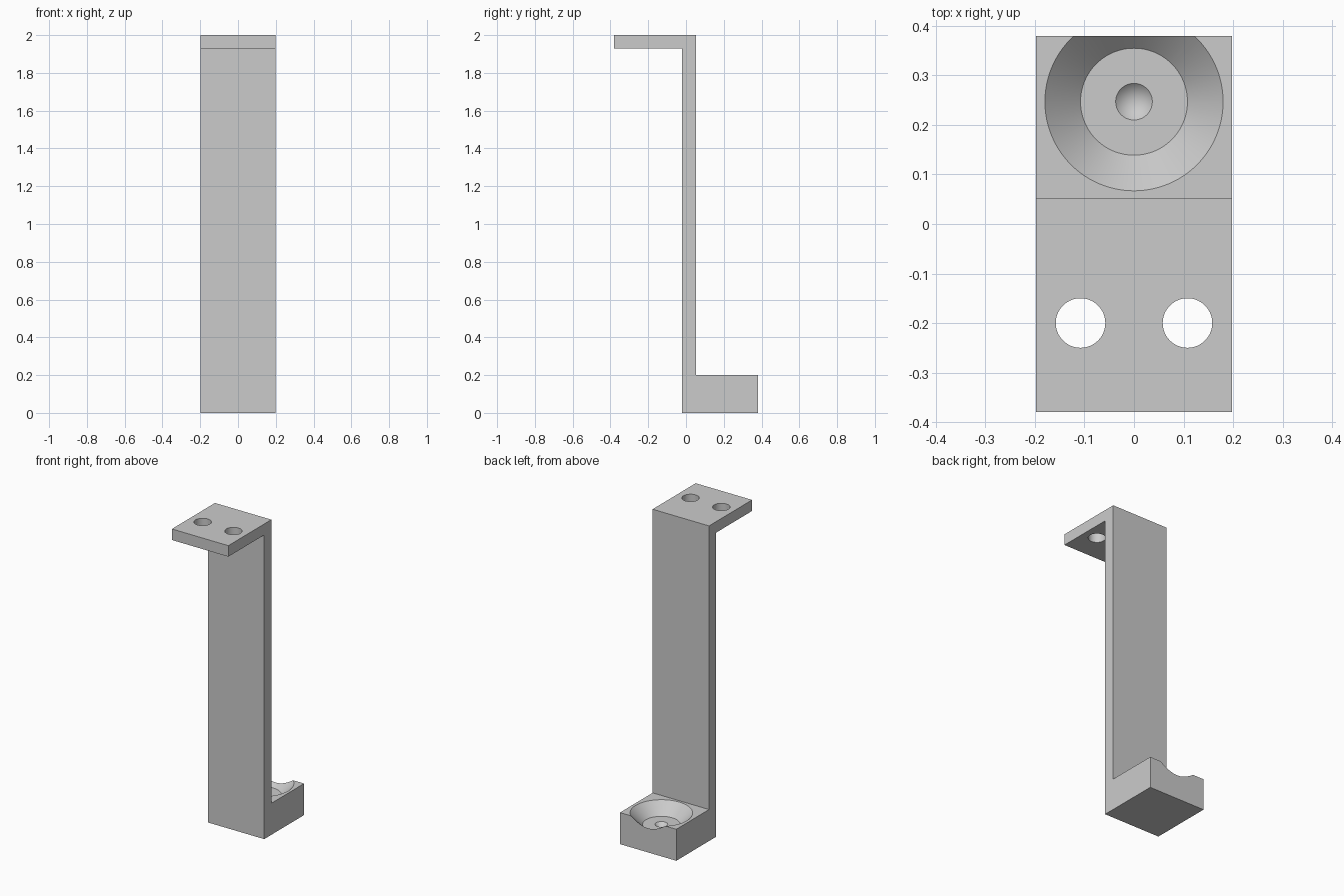
import bpy, bmesh, math

cube = bpy.data.objects.get("Cube")
if cube:
    bpy.data.objects.remove(cube, do_unlink=True)

HALF_WIDTH = 0.198
HALF_DEPTH = 0.38
WALL_FRONT, WALL_BACK = -0.02, 0.052
HEIGHT, PLATE_UNDERSIDE, FOOT_TOP = 2.0, 1.93, 0.2

grey = bpy.data.materials.new("plain_grey")
grey.use_nodes = True
colour = (0.6, 0.6, 0.6, 1)
grey.diffuse_color = colour
grey.node_tree.nodes["Principled BSDF"].inputs["Base Color"].default_value = colour


def make_object(name, bm):
    bmesh.ops.recalc_face_normals(bm, faces=bm.faces)
    mesh = bpy.data.meshes.new(name)
    bm.to_mesh(mesh)
    bm.free()
    mesh.materials.append(grey)
    obj = bpy.data.objects.new(name, mesh)
    bpy.context.collection.objects.link(obj)
    return obj


def extruded(name, profile):
    """Extrude a side profile of (y, z) points across the full width."""
    bm = bmesh.new()
    face = bm.faces.new([bm.verts.new((-HALF_WIDTH, y, z)) for y, z in profile])
    new = bmesh.ops.extrude_face_region(bm, geom=[face])["geom"]
    verts = [v for v in new if isinstance(v, bmesh.types.BMVert)]
    bmesh.ops.translate(bm, verts=verts, vec=(2 * HALF_WIDTH, 0, 0))
    return make_object(name, bm)


def lathed(name, profile, x, y):
    """Spin a profile of (radius, z) points about a vertical axis."""
    bm = bmesh.new()
    verts = [bm.verts.new((x + r, y, z)) for r, z in profile]
    edges = [bm.edges.new(pair) for pair in zip(verts, verts[1:])]
    bmesh.ops.spin(bm, geom=verts + edges, cent=(x, y, 0), axis=(0, 0, 1),
                   angle=math.tau, steps=96)
    bmesh.ops.remove_doubles(bm, verts=bm.verts, dist=0.0001)
    obj = make_object(name, bm)
    obj.hide_render = True
    return obj


# Bracket: upright wall, forward mounting plate and rear foot in one profile
bracket = extruded("bracket", [
    (WALL_FRONT, 0), (HALF_DEPTH, 0), (HALF_DEPTH, FOOT_TOP),
    (WALL_BACK, FOOT_TOP), (WALL_BACK, HEIGHT), (-HALF_DEPTH, HEIGHT),
    (-HALF_DEPTH, PLATE_UNDERSIDE), (WALL_FRONT, PLATE_UNDERSIDE)])

# Conical seat in the foot, with a small pointed pit in its floor
seat_floor = FOOT_TOP - 0.072
cutters = [lathed("seat_cutter", [
    (0, seat_floor - 0.037), (0.037, seat_floor), (0.108, seat_floor),
    (0.18, FOOT_TOP), (0.185, FOOT_TOP + 0.005), (0, FOOT_TOP + 0.005)],
    0, 0.247)]

# Pair of screw holes through the mounting plate
for side in (-1, 1):
    cutters.append(lathed("screw_hole_cutter", [
        (0, PLATE_UNDERSIDE - 0.05), (0.05, PLATE_UNDERSIDE - 0.05),
        (0.05, HEIGHT + 0.05), (0, HEIGHT + 0.05)], side * 0.108, -0.2))

# Cut the bracket, then discard the cutters
bpy.ops.object.select_all(action='DESELECT')
bpy.context.view_layer.objects.active = bracket
bracket.select_set(True)
for cutter in cutters:
    cut = bracket.modifiers.new("cut", 'BOOLEAN')
    cut.operation = 'DIFFERENCE'
    cut.solver = 'EXACT'
    cut.object = cutter
    bpy.ops.object.modifier_apply(modifier=cut.name)
    bpy.data.objects.remove(cutter, do_unlink=True)

bpy.ops.object.shade_smooth_by_angle(angle=math.radians(30))
